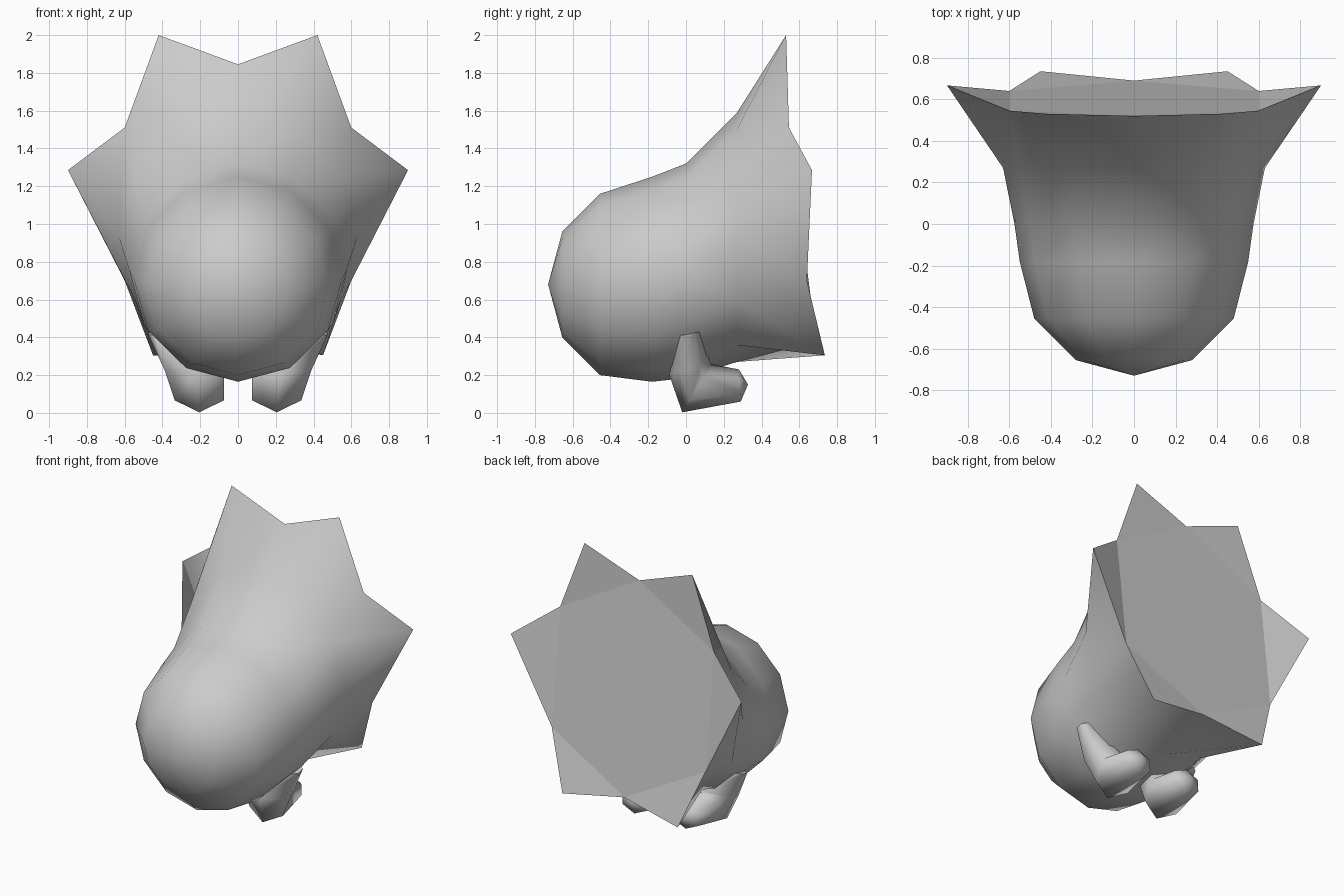
import bpy, bmesh
from math import sin, cos, pi
from mathutils import Vector

default = bpy.data.objects.get("Cube")
if default:
    bpy.data.objects.remove(default)

grey = bpy.data.materials.new("plain_grey")
grey.use_nodes = True
GREY = (0.6, 0.6, 0.6, 1)
grey.diffuse_color = GREY
grey.node_tree.nodes["Principled BSDF"].inputs["Base Color"].default_value = GREY


def ring(bm, centre, u, v, n):
    """Elliptical ring that starts at +v and turns towards +u."""
    c, u, v = Vector(centre), Vector(u), Vector(v)
    return [bm.verts.new(c + u * sin(2 * pi * i / n) + v * cos(2 * pi * i / n))
            for i in range(n)]


def bridge(bm, a, b):
    n = len(a)
    for i in range(n):
        j = (i + 1) % n
        bm.faces.new((a[i], a[j], b[j], b[i])).smooth = True


def fan(bm, tip, loop):
    p = bm.verts.new(tip)
    for i in range(len(loop)):
        bm.faces.new((p, loop[i], loop[(i + 1) % len(loop)])).smooth = True


def finish(bm, name):
    bmesh.ops.recalc_face_normals(bm, faces=bm.faces[:])
    mesh = bpy.data.meshes.new(name)
    bm.to_mesh(mesh)
    bm.free()
    mesh.materials.append(grey)
    obj = bpy.data.objects.new(name, mesh)
    bpy.context.collection.objects.link(obj)
    return obj


# Body: rounded nose widening into a six-pointed rim
bm = bmesh.new()
sections = [  # y, half width, bottom z, top z
    (-0.655, 0.28, 0.40, 0.96),
    (-0.455, 0.48, 0.20, 1.16),
    (-0.18, 0.55, 0.165, 1.25),
    (0.0, 0.575, 0.185, 1.32),
    (0.27, 0.63, 0.27, 1.59),
]
rings = [ring(bm, (0, y, (lo + hi) / 2), (w, 0, 0), (0, 0, (hi - lo) / 2), 12)
         for y, w, lo, hi in sections]

# Rim, from the top notch down the left side to the bottom notch
half = [(0, 0.52, 1.845), (0.42, 0.53, 2.0), (0.6, 0.545, 1.51),
        (0.9, 0.667, 1.285), (0.6, 0.64, 0.70), (0.45, 0.735, 0.305),
        (0, 0.69, 0.38)]
rim_points = half + [(-x, y, z) for x, y, z in half[-2:0:-1]]
rim = [bm.verts.new(p) for p in rim_points]
rings.append(rim)

fan(bm, (0, -0.73, 0.68), rings[0])
for a, b in zip(rings, rings[1:]):
    bridge(bm, a, b)

# Flat back: central hexagon and one triangle for each point
bm.faces.new(rim[::2])
for i in range(1, 12, 2):
    bm.faces.new((rim[i - 1], rim[i], rim[(i + 1) % 12]))
finish(bm, "body")

# Feet: short legs that bend backwards into rounded pods
for side, name in ((1, "left_foot"), (-1, "right_foot")):
    bm = bmesh.new()
    foot = [  # centre, half width, upward radius (y, z)
        ((0.44, 0.02, 0.42), 0.04, (0.05, 0.01)),
        ((0.23, 0.02, 0.235), 0.18, (0.11, 0.03)),
        ((0.205, 0.06, 0.13), 0.15, (0.08, 0.127)),
        ((0.20, 0.285, 0.145), 0.11, (-0.005, 0.085)),
    ]
    loops = [ring(bm, (side * x, y, z), (w, 0, 0), (0, vy, vz), 6)
             for (x, y, z), w, (vy, vz) in foot]
    for a, b in zip(loops, loops[1:]):
        bridge(bm, a, b)
    bm.faces.new(loops[0])
    fan(bm, (side * 0.20, 0.328, 0.15), loops[-1])
    finish(bm, name)
